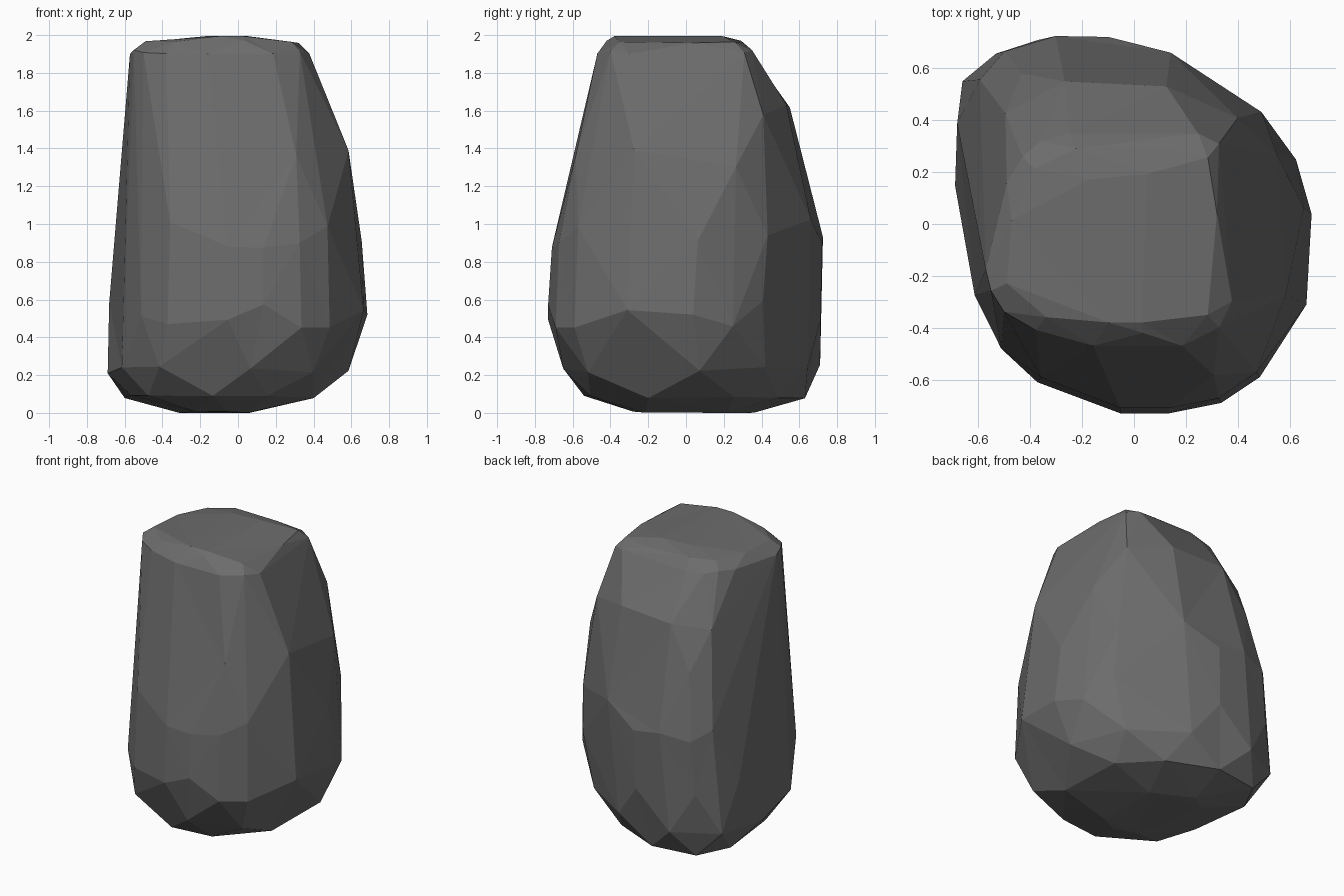
import bpy, bmesh, math, random

if "Cube" in bpy.data.objects:
    bpy.data.objects.remove(bpy.data.objects["Cube"])

random.seed(4)

# Plan outlines, counter-clockwise from +x: widest body and top shoulder
BODY = [(.68, .05), (.62, .26), (.50, .42), (.33, .55), (.13, .66), (-.12, .725), (-.33, .73),
        (-.54, .67), (-.64, .56), (-.69, .40), (-.67, .13), (-.64, -.14), (-.59, -.32),
        (-.52, -.47), (-.38, -.60), (-.06, -.72), (.13, -.72), (.33, -.68), (.48, -.58), (.66, -.30)]
TOP = [(.36, .05), (.35, .18), (.32, .30), (.24, .34), (.10, .35), (-.08, .35), (-.25, .34),
       (-.36, .31), (-.43, .25), (-.49, .15), (-.53, .02), (-.57, -.18), (-.55, -.26),
       (-.50, -.34), (-.38, -.41), (-.16, -.47), (.04, -.48), (.18, -.47), (.32, -.40), (.37, -.30)]

# Levels: height, x range, y range, blend towards top outline, height jitter, outline step
LEVELS = [(0.01, -.32, .12, -.28, .36, 0, .005, 2),
          (0.09, -.60, .40, -.54, .63, 0, .01, 2),
          (0.24, -.69, .585, -.65, .71, 0, .03, 2),
          (0.53, -.682, .685, -.73, .717, 0, .08, 1),
          (0.95, -.645, .655, -.71, .725, .1, .08, 1),
          (1.34, -.575, .585, -.61, .63, .35, .06, 2),
          (1.60, -.572, .49, -.54, .55, .65, .04, 2),
          (1.915, -.572, .378, -.48, .36, 1, .012, 1),
          (1.97, -.49, .32, -.42, .30, 1, .006, 2),
          (2.0, -.25, .10, -.38, .20, 1, 0, 2)]


def remap(values, lo, hi):
    a, b = min(values), max(values)
    return [lo + (v - a) / (b - a) * (hi - lo) for v in values]


# Boulder: hull around all outline levels
bm = bmesh.new()
for k, (z, x0, x1, y0, y1, t, jit, step) in enumerate(LEVELS):
    start = k % 2 if step == 2 else 0
    pts = [(b[0] * (1 - t) + c[0] * t, b[1] * (1 - t) + c[1] * t)
           for b, c in zip(BODY[start::step], TOP[start::step])]
    xs = remap([p[0] for p in pts], x0, x1)
    ys = remap([p[1] for p in pts], y0, y1)
    for x, y in zip(xs, ys):
        bm.verts.new((x, y, z + random.uniform(-jit, jit)))

hull = bmesh.ops.convex_hull(bm, input=bm.verts[:])
loose = [v for v in bm.verts if not v.link_faces]
bmesh.ops.delete(bm, geom=loose, context='VERTS')

# Merge nearly coplanar triangles into larger stone facets
bmesh.ops.dissolve_limit(bm, angle_limit=math.radians(8), verts=bm.verts[:], edges=bm.edges[:])
bmesh.ops.triangulate(bm, faces=bm.faces[:])
bmesh.ops.recalc_face_normals(bm, faces=bm.faces[:])

# Stand the boulder on the ground
low = min(v.co.z for v in bm.verts)
for v in bm.verts:
    v.co.z -= low

mesh = bpy.data.meshes.new("boulder")
bm.to_mesh(mesh)
bm.free()
boulder = bpy.data.objects.new("boulder", mesh)
bpy.context.collection.objects.link(boulder)

# Dark grey stone
stone = bpy.data.materials.new("stone")
stone.diffuse_color = (0.15, 0.15, 0.15, 1)
stone.use_nodes = True
stone.node_tree.nodes["Principled BSDF"].inputs["Base Color"].default_value = stone.diffuse_color
mesh.materials.append(stone)
